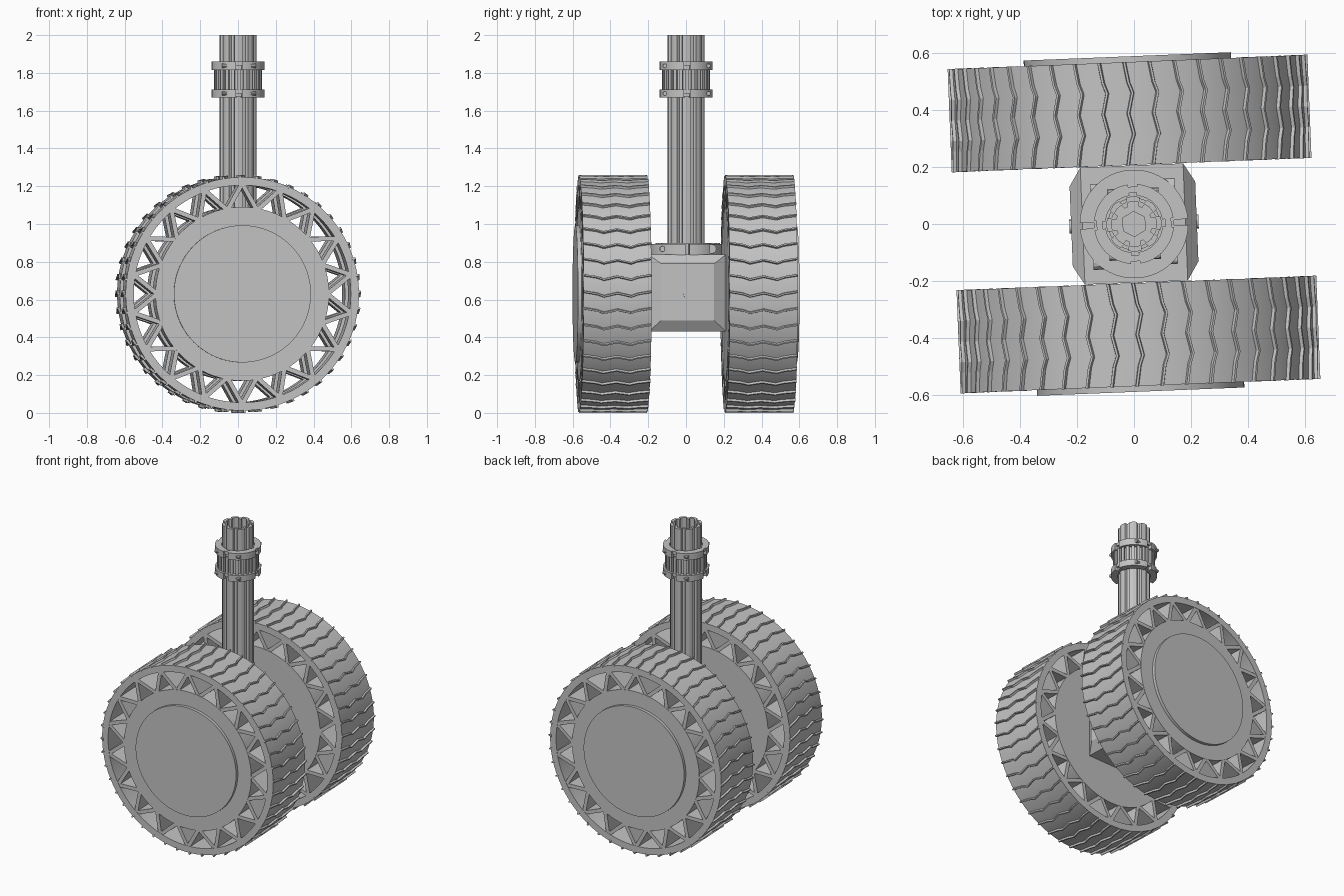
import bpy
import bmesh
from math import sin, cos, pi, radians
from mathutils import Matrix, Vector

cube = bpy.data.objects.get("Cube")
if cube:
    bpy.data.objects.remove(cube, do_unlink=True)

grey = bpy.data.materials.new("plain grey")
grey.use_nodes = True
grey.diffuse_color = (0.55, 0.55, 0.55, 1)
grey.node_tree.nodes["Principled BSDF"].inputs["Base Color"].default_value = (0.55, 0.55, 0.55, 1)

TILT = Matrix.Rotation(radians(2.3), 4, 'Z')
AXLE = Matrix.Rotation(pi / 2, 4, 'X')   # turns a local z axis to -y
R = 0.63


def finish(name, bm, matrix=Matrix(), smooth=True):
    """Turn a bmesh into a finished object."""
    bmesh.ops.recalc_face_normals(bm, faces=bm.faces)
    bm.transform(matrix)
    mesh = bpy.data.meshes.new(name)
    bm.to_mesh(mesh)
    bm.free()
    mesh.materials.append(grey)
    obj = bpy.data.objects.new(name, mesh)
    bpy.context.collection.objects.link(obj)
    if smooth:
        bpy.context.view_layer.objects.active = obj
        bpy.ops.object.select_all(action='DESELECT')
        obj.select_set(True)
        bpy.ops.object.shade_smooth_by_angle(angle=radians(25))
    return obj


def loft(bm, loops, closed_ends=True, wrap=False):
    """Skin a list of equal-length closed loops."""
    rows = [[bm.verts.new(p) for p in loop] for loop in loops]
    pairs = list(zip(rows, rows[1:])) + ([(rows[-1], rows[0])] if wrap else [])
    for a, b in pairs:
        for i in range(len(a)):
            j = (i + 1) % len(a)
            bm.faces.new((a[i], a[j], b[j], b[i]))
    if closed_ends and not wrap:
        bm.faces.new(rows[0])
        bm.faces.new(rows[-1])


def ring(r, z, n=64):
    return [(r * cos(2 * pi * i / n), r * sin(2 * pi * i / n), z) for i in range(n)]


def disc(bm, r, z0, z1, n=64, offset=(0, 0)):
    move = Vector((*offset, 0))
    loft(bm, [[Vector(p) + move for p in ring(r, z, n)] for z in (z0, z1)])


def tube(bm, r0, r1, z0, z1, n=64):
    loft(bm, [ring(r0, z0, n), ring(r1, z0, n), ring(r1, z1, n), ring(r0, z1, n)], wrap=True)


def arc(bm, r0, r1, z0, z1, a0, a1, steps=14):
    """Solid slice of a ring."""
    loops = []
    for i in range(steps + 1):
        a = a0 + (a1 - a0) * i / steps
        loops.append([(r * cos(a), r * sin(a), z)
                      for r, z in ((r0, z0), (r1, z0), (r1, z1), (r0, z1))])
    loft(bm, loops)


def strut(bm, p, q, width, depth):
    """Flat bar from p to q, running through the wheel's depth."""
    p, q = Vector(p), Vector(q)
    side = (q - p).normalized().orthogonal() * width / 2
    corners = (p + side, q + side, q - side, p - side)
    loft(bm, [[(c.x, c.y, z) for c in corners] for z in (-depth, depth)])


# Wheels: solid centre, open truss ring, rim, hub cap
HALF = 0.18
CELLS = 18
for label, side in (("front", 1), ("rear", -1)):
    place = Matrix.Translation((0, 0, R)) @ TILT @ Matrix.Translation((0, -side * 0.387, 0)) @ AXLE

    bm = bmesh.new()
    disc(bm, 0.46, -HALF, HALF, 96)
    finish(label + "_wheel_centre", bm, place)

    bm = bmesh.new()
    disc(bm, 0.363, side * HALF, side * (HALF + 0.02), 96)
    finish(label + "_hub_cap", bm, place)

    bm = bmesh.new()
    tube(bm, 0.575, 0.618, -HALF, HALF, 132)
    finish(label + "_rim", bm, place)

    bm = bmesh.new()
    step = 2 * pi / CELLS
    for i in range(CELLS):
        top = pi / 2 + i * step
        outer = Vector((cos(top), sin(top))) * 0.585
        for s in (-0.5, 0.5):
            a = top + s * step
            strut(bm, Vector((cos(a), sin(a))) * 0.45, outer, 0.024, HALF - 0.002)
    finish(label + "_truss_struts", bm, place, smooth=False)

    # Wavy raised tread bars
    bm = bmesh.new()
    wave = ((-1, -0.012), (-0.6, 0), (-0.4, 0.013), (0, -0.004), (0.4, 0.013), (0.6, 0), (1, -0.012))
    treads = 44
    for k in range(treads):
        base = 2 * pi * k / treads
        loops = []
        for t, shift in wave:
            loops.append([(r * cos(base + (w - shift) / R), r * sin(base + (w - shift) / R), t * (HALF + 0.001))
                          for r, w in ((0.61, -0.008), (R, -0.004), (R, 0.004), (0.61, 0.008))])
        loft(bm, loops)
    finish(label + "_tread", bm, place, smooth=False)


# Axle housing: block with tapered cheeks on both sides
def rect(x, y, z0, z1):
    return [(x, -y, z0), (x, y, z0), (x, y, z1), (x, -y, z1)]


bm = bmesh.new()
loft(bm, [rect(-0.22, 0.14, 0.49, 0.79), rect(-0.18, 0.205, 0.43, 0.838),
          rect(0.18, 0.205, 0.43, 0.838), rect(0.22, 0.14, 0.49, 0.79)])
finish("axle_housing", bm, TILT, smooth=False)

bm = bmesh.new()
for s in (-1, 1):
    disc(bm, 0.024, s * 0.2, s * 0.226, 16)
finish("housing_screws", bm, TILT @ Matrix.Translation((0, 0, R)) @ Matrix.Rotation(pi / 2, 4, 'Y'))

# Lower clamp collar, split on both sides
bm = bmesh.new()
disc(bm, 0.14, 0.835, 0.9)
for a in (0, pi):
    arc(bm, 0.135, 0.19, 0.835, 0.895, a + 0.06, a + pi - 0.06, 30)
finish("lower_collar", bm, TILT)

bm = bmesh.new()
for a in (62, 90, 118, 242, 298):
    disc(bm, 0.015, 0.88, 0.9, 12, (0.164 * cos(radians(a)), 0.164 * sin(radians(a))))
finish("collar_screws", bm, TILT)

bm = bmesh.new()
for s in (-1, 1):
    for y, r in ((-0.13, 0.015), (0.13, 0.025)):
        disc(bm, r, s * 0.1, s * 0.148, 12, (0, y * s))
finish("clamp_bolts", bm, TILT @ Matrix.Translation((0, 0, 0.868)) @ Matrix.Rotation(pi / 2, 4, 'Y'))

# Fluted hollow column
LOBES = 8


def lobed(crest, groove, z):
    loop = []
    for i in range(LOBES):
        for f, r in ((-0.3, crest), (0, crest * 1.02), (0.3, crest), (0.38, groove), (0.62, groove)):
            a = 2 * pi * (i + f) / LOBES
            loop.append((r * cos(a), r * sin(a), z))
    return loop


bm = bmesh.new()
loft(bm, [lobed(0.096, 0.081, 0.89), lobed(0.096, 0.081, 2), lobed(0.078, 0.063, 2),
          lobed(0.078, 0.063, 0.89)], wrap=True)
finish("fluted_column", bm, TILT, smooth=False)

bm = bmesh.new()
disc(bm, 0.046, 0.89, 0.93, 6)
finish("hex_nut", bm, Matrix.Rotation(pi / 2, 4, 'Z') @ TILT, smooth=False)

# Upper coupling: two split rings with a cage of upright bars between them
for name, z0, z1, inner in (("lower", 1.67, 1.712, 1.7), ("upper", 1.815, 1.86, 1.84)):
    bm = bmesh.new()
    tube(bm, 0.09, 0.118, z0 + 0.006, z1 - 0.006, 48)
    for q in range(4):
        arc(bm, 0.1, 0.14, z0, z1, q * pi / 2 + 0.12, (q + 1) * pi / 2 - 0.12)
    tube(bm, 0.11, 0.131, min(inner, z1 - 0.02), min(inner, z1 - 0.02) + 0.02, 48)
    finish(name + "_coupling_ring", bm, TILT)

    bm = bmesh.new()
    for s in (-1, 1):
        for y in (-0.115, 0.115):
            disc(bm, 0.011, s * 0.06, s * 0.09, 10, (0, y))
    finish(name + "_coupling_bolts", bm, TILT @ Matrix.Translation((0, 0, (z0 + z1) / 2))
           @ Matrix.Rotation(pi / 2, 4, 'Y'))

bm = bmesh.new()
tube(bm, 0.09, 0.112, 1.705, 1.82, 48)
BARS = 24
for i in range(BARS):
    a = 2 * pi * i / BARS
    arc(bm, 0.108, 0.128, 1.705, 1.82, a - 0.07, a + 0.07, 1)
finish("coupling_cage", bm, TILT, smooth=False)
